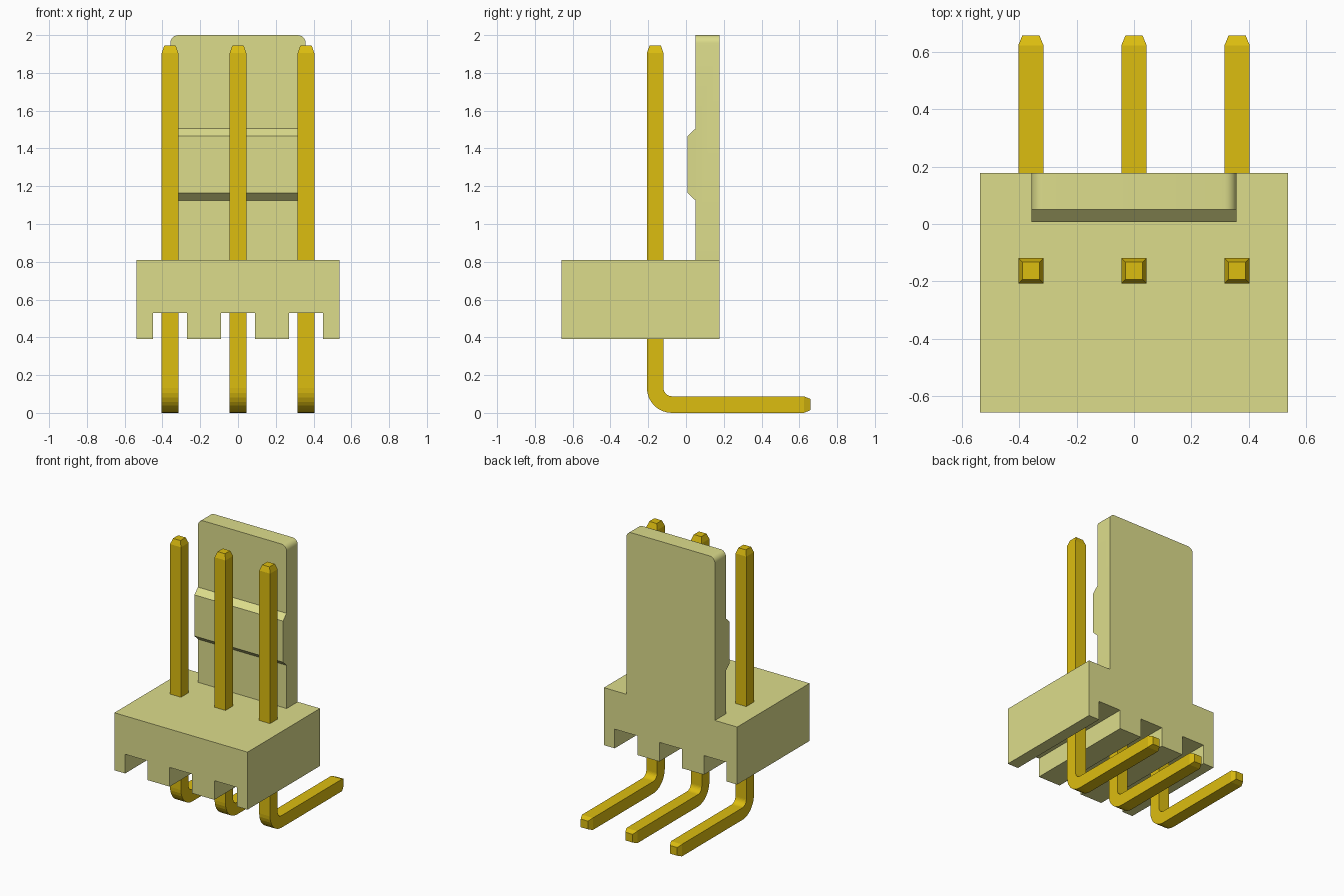
import bpy, bmesh, math
from mathutils import Vector

if "Cube" in bpy.data.objects:
    bpy.data.objects.remove(bpy.data.objects["Cube"])


def material(name, color):
    m = bpy.data.materials.new(name)
    m.diffuse_color = (*color, 1)
    m.use_nodes = True
    m.node_tree.nodes["Principled BSDF"].inputs["Base Color"].default_value = m.diffuse_color
    return m


PLASTIC = material("cream_plastic", (0.72, 0.72, 0.26))
GOLD = material("gold_metal", (0.72, 0.51, 0.005))
PITCH = 0.36


def finish(name, bm, mat):
    bmesh.ops.recalc_face_normals(bm, faces=bm.faces)
    me = bpy.data.meshes.new(name)
    bm.to_mesh(me)
    bm.free()
    me.materials.append(mat)
    ob = bpy.data.objects.new(name, me)
    bpy.context.collection.objects.link(ob)
    return ob


def prism(points, offset):
    """Close a 3D outline and extrude it by offset."""
    bm = bmesh.new()
    face = bm.faces.new([bm.verts.new(p) for p in points])
    ext = bmesh.ops.extrude_face_region(bm, geom=[face], use_keep_orig=True)
    verts = [g for g in ext["geom"] if isinstance(g, bmesh.types.BMVert)]
    bmesh.ops.translate(bm, verts=verts, vec=offset)
    return bm


# Housing: block outline with three slots underneath, extruded front to back
outline = [(0.538, 0.81), (-0.538, 0.81), (-0.538, 0.39)]
for c in (-PITCH, 0, PITCH):
    a, b = c - 0.091, c + 0.091
    outline += [(a, 0.39), (a, 0.53), (b, 0.53), (b, 0.39)]
outline.append((0.538, 0.39))
finish("housing", prism([(x, -0.658, z) for x, z in outline], (0, 0.836, 0)), PLASTIC)

# Latch tab: side profile with a raised catch, extruded across, top corners rounded
profile = [(0.178, 0.81), (0.178, 2.0), (0.05, 2.0), (0.05, 1.505),
           (0.007, 1.465), (0.007, 1.165), (0.05, 1.125), (0.05, 0.81)]
bm = prism([(-0.358, y, z) for y, z in profile], (0.716, 0, 0))
corners = [e for e in bm.edges
           if all(v.co.z > 1.99 for v in e.verts)
           and abs(e.verts[0].co.x - e.verts[1].co.x) < 1e-4]
bmesh.ops.bevel(bm, geom=corners, offset=0.042, segments=6, profile=0.5, affect='EDGES')
bottom = [f for f in bm.faces if all(v.co.z < 0.811 for v in f.verts)]
bmesh.ops.delete(bm, geom=bottom, context='FACES_ONLY')
tab = finish("latch_tab", bm, PLASTIC)
bpy.context.view_layer.objects.active = tab
tab.select_set(True)
bpy.ops.object.shade_smooth_by_angle(angle=math.radians(30))
tab.select_set(False)

# Pins: square section swept down, round the bend and out to the back
H, R, Y = 0.044, 0.088, -0.163     # half width, bend radius, upright position
STEPS = 8
path = [(Y, 1.945, 0, 0.68), (Y, 1.905, 0, 1)]
for i in range(STEPS + 1):
    t = math.pi / 2 * i / STEPS
    path.append((Y + R - R * math.cos(t), H + R - R * math.sin(t), t, 1))
path += [(0.624, H, math.pi / 2, 1), (0.658, H, math.pi / 2, 0.68)]


def pin(name, x):
    bm = bmesh.new()
    rings = []
    for y, z, t, s in path:
        side = Vector((0, math.cos(t), math.sin(t))) * H * s
        across = Vector((H * s, 0, 0))
        rings.append([bm.verts.new(Vector((x, y, z)) + across * i + side * j)
                      for i, j in ((-1, -1), (1, -1), (1, 1), (-1, 1))])
    for a, b in zip(rings, rings[1:]):
        for k in range(4):
            n = (k + 1) % 4
            bm.faces.new((a[k], a[n], b[n], b[k]))
    bm.faces.new(rings[0])
    bm.faces.new(rings[-1])
    finish(name, bm, GOLD)


for name, x in (("pin_left", -PITCH), ("pin_middle", 0), ("pin_right", PITCH)):
    pin(name, x)
